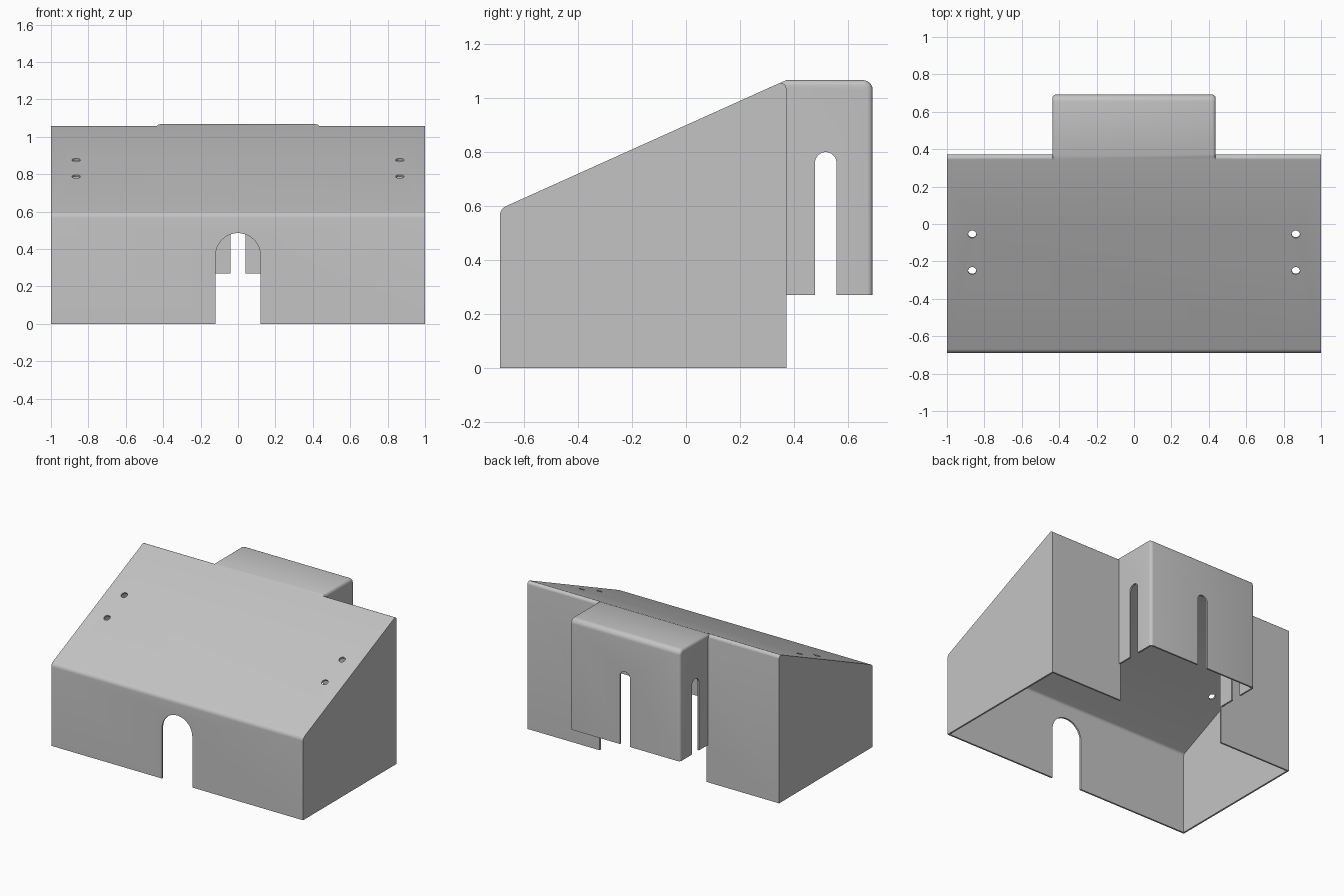
import bpy, bmesh, math
from mathutils import Vector, Matrix

if "Cube" in bpy.data.objects:
    bpy.data.objects.remove(bpy.data.objects["Cube"])

T = 0.012          # sheet thickness
SLOPE = 0.45       # rise of the sloping lid
BACK, FRONT, END = 0.372, -0.69, 0.692


def lid(y, drop=0.0):
    return 0.9 + SLOPE * y - drop


def rounded(corners, steps=6):
    """Fillet a polygon given as (u, v, radius) corners."""
    out, n = [], len(corners)
    for i, (u, v, r) in enumerate(corners):
        p = Vector((u, v))
        if r <= 0:
            out.append(p)
            continue
        a = (Vector(corners[i - 1][:2]) - p).normalized()
        b = (Vector(corners[(i + 1) % n][:2]) - p).normalized()
        half = a.angle(b) / 2
        c = p + (a + b).normalized() * (r / math.sin(half))
        s = p + a * (r / math.tan(half)) - c
        e = p + b * (r / math.tan(half)) - c
        sweep = s.angle_signed(e)
        for k in range(steps + 1):
            t = -sweep * k / steps
            out.append(c + Matrix.Rotation(t, 2) @ s)
    return out


def prism(name, pts, axis, lo, hi, soften=None):
    """Extrude a (u, v) outline along x (u=y, v=z) or along y (u=x, v=z)."""
    def place(p, d):
        return (d, p.x, p.y) if axis == 'x' else (p.x, d, p.y)
    bm = bmesh.new()
    base = bm.faces.new([bm.verts.new(place(p, lo)) for p in pts])
    ext = bmesh.ops.extrude_face_region(bm, geom=[base], use_keep_orig=True)
    move = Vector((hi - lo, 0, 0)) if axis == 'x' else Vector((0, hi - lo, 0))
    bmesh.ops.translate(bm, vec=move, verts=[g for g in ext['geom'] if isinstance(g, bmesh.types.BMVert)])
    bmesh.ops.recalc_face_normals(bm, faces=bm.faces)
    if soften:
        rule, width = soften
        bmesh.ops.bevel(bm, geom=[e for e in bm.edges if rule(e)], offset=width,
                        segments=4, profile=0.5, affect='EDGES')
    me = bpy.data.meshes.new(name)
    bm.to_mesh(me)
    bm.free()
    ob = bpy.data.objects.new(name, me)
    bpy.context.collection.objects.link(ob)
    return ob


def body(name, t):
    """Sloped main housing, inset by t; the inset version is open below."""
    f, b = FRONT + t, BACK - t
    drop = t * math.hypot(1, SLOPE)
    z0 = -0.1 if t else 0.0
    pts = rounded([(f, z0, 0), (f, lid(f, drop), 0.036 - t),
                   (b, lid(b, drop), 0.02 - t), (b, z0, 0)])
    return prism(name, pts, 'x', -1 + t, 1 - t)


def rear_box(name, t):
    """Raised box behind the housing, inset by t; its top blends into the lid."""
    y0, z0 = 0.30, (0.1 if t else 0.27)
    drop = t * math.hypot(1, SLOPE) + 0.0004
    top = lid(BACK) - t - 0.0004
    knee = (top - 0.9 + drop) / SLOPE
    pts = rounded([(y0, z0, 0), (y0, lid(y0, drop), 0), (knee, top, 0),
                   (END - t, top, 0.036 - t), (END - t, z0, 0)])

    def outer_rim(e):
        a, b = (v.co for v in e.verts)
        return abs(a.x - b.x) < 1e-5 and min(a.y, b.y) > knee - 1e-4 and max(a.z, b.z) > z0 + 1e-4
    return prism(name, pts, 'x', -0.437 + t, 0.437 - t, (outer_rim, 0.02 - t))


def arch(name, axis, mid, half, top, lo, hi):
    """Round-topped slot cutter."""
    pts = [Vector((mid - half, -0.1)), Vector((mid + half, -0.1))]
    pts += [Vector((mid + half * math.cos(k * math.pi / 20),
                    top - half + half * math.sin(k * math.pi / 20))) for k in range(21)]
    return prism(name, pts, axis, lo, hi)


def combine(target, tool, op):
    mod = target.modifiers.new(op.lower(), 'BOOLEAN')
    mod.operation, mod.object, mod.solver = op, tool, 'EXACT'
    bpy.context.view_layer.objects.active = target
    bpy.ops.object.modifier_apply(modifier=mod.name)
    bpy.data.objects.remove(tool, do_unlink=True)


# Outer skin
housing = body("housing", 0)
combine(housing, rear_box("rear_box", 0), 'UNION')

# Hollow inside, with the passage into the rear box open down to the base
w = 0.437 - T
passage = [Vector(p) for p in ((0.3, -0.1), (0.3, 0.5), (0.36, 0.5), (0.5, 0.2), (0.5, -0.1))]
for tool in (body("body_hollow", T), rear_box("box_hollow", T),
             prism("passage", passage, 'x', -w, w),
             arch("front_arch", 'y', 0, 0.12, 0.485, -0.8, -0.6),
             arch("rear_slot", 'y', 0, 0.04, 0.80, 0.6, 0.8),
             arch("side_slots", 'x', 0.518, 0.04, 0.80, -0.6, 0.6)):
    combine(housing, tool, 'DIFFERENCE')

# Screw holes square to the lid
for x in (-0.865, 0.865):
    for y in (-0.055, -0.25):
        bpy.ops.mesh.primitive_cylinder_add(vertices=24, radius=0.022, depth=0.1,
                                            location=(x, y, lid(y)), rotation=(math.atan(SLOPE), 0, 0))
        combine(housing, bpy.context.object, 'DIFFERENCE')

# Single grey sheet finish
grey = bpy.data.materials.new("grey sheet")
grey.diffuse_color = (0.55, 0.55, 0.55, 1)
grey.use_nodes = True
grey.node_tree.nodes["Principled BSDF"].inputs["Base Color"].default_value = grey.diffuse_color
housing.data.materials.clear()
housing.data.materials.append(grey)
for p in housing.data.polygons:
    p.material_index = 0
bpy.ops.object.select_all(action='DESELECT')
housing.select_set(True)
bpy.context.view_layer.objects.active = housing
bpy.ops.object.shade_smooth_by_angle(angle=math.radians(30))
